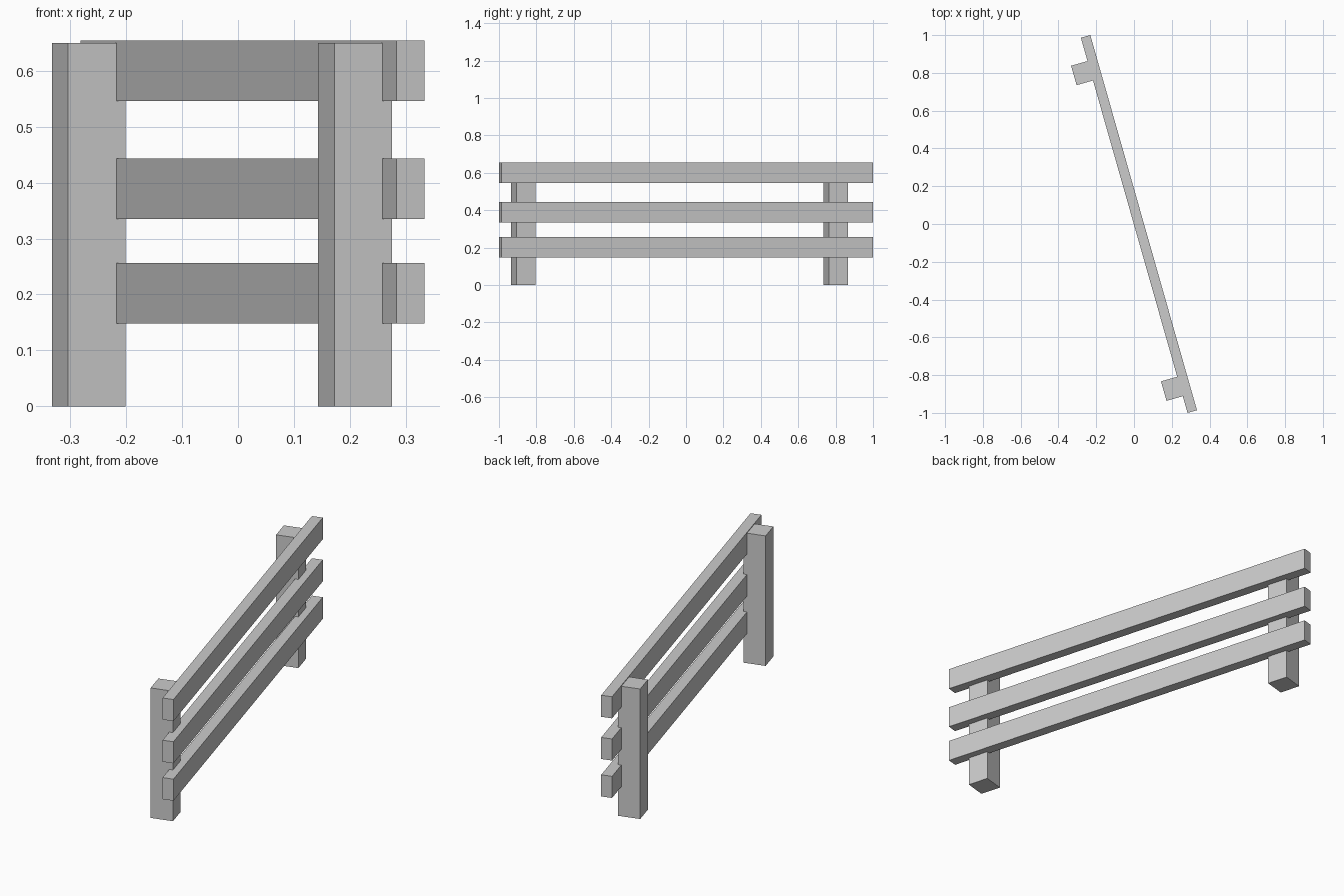
import bpy, math
from mathutils import Matrix

if "Cube" in bpy.data.objects:
    bpy.data.objects.remove(bpy.data.objects["Cube"])

ANGLE = math.radians(15.87)   # fence is turned about the vertical axis
TURN = Matrix.Rotation(ANGLE, 4, 'Z')


def beam(name, x, y, z0, z1, width, length):
    """Upright-sided box turned to follow the fence line."""
    bpy.ops.mesh.primitive_cube_add(size=1)
    ob = bpy.context.object
    ob.name = name
    ob.data.transform(TURN @ Matrix.Diagonal((width, length, z1 - z0, 1)))
    ob.location = (x, y, (z0 + z1) / 2)
    return ob


# Three long rails
for name, z in (("lower_rail", 0.148), ("middle_rail", 0.335), ("top_rail", 0.546)):
    beam(name, 0.026, 0, z, z + 0.108, 0.052, 2.065)

# Two square posts, slightly notched into the back of the rails
for name, x, y in (("front_post", 0.209, -0.87), ("back_post", -0.267, 0.801)):
    beam(name, x, y, 0, 0.65, 0.107, 0.107)
